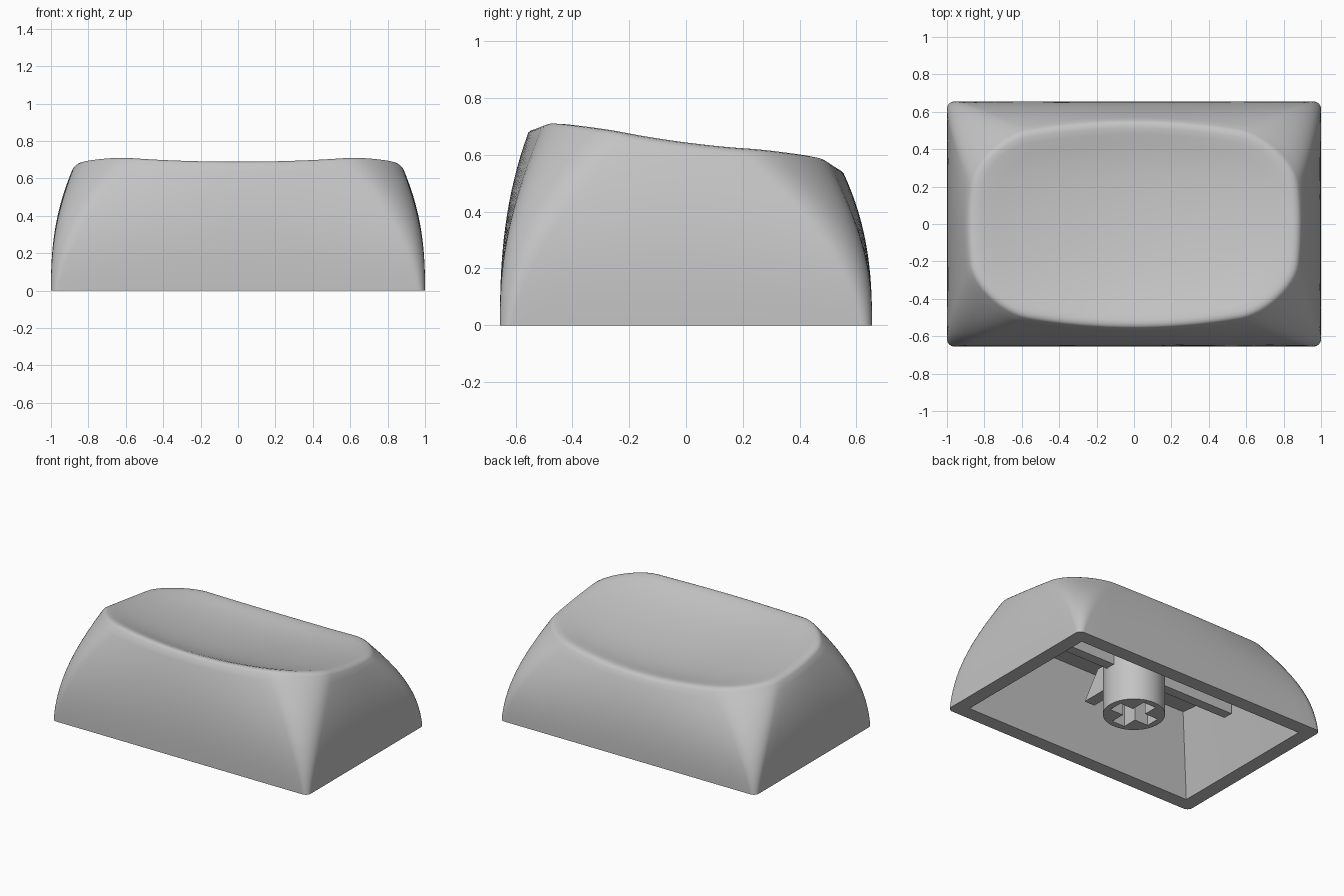
import bpy, bmesh, math
from mathutils import Vector

cube = bpy.data.objects.get("Cube")
if cube:
    bpy.data.objects.remove(cube, do_unlink=True)

grey = bpy.data.materials.new("light grey plastic")
grey.use_nodes = True
grey.diffuse_color = (0.55, 0.55, 0.55, 1)
grey.node_tree.nodes["Principled BSDF"].inputs["Base Color"].default_value = grey.diffuse_color


def finish(bm, name):
    """Turn a bmesh into a named, coloured object."""
    bmesh.ops.remove_doubles(bm, verts=bm.verts, dist=0.0002)
    bmesh.ops.recalc_face_normals(bm, faces=bm.faces)
    mesh = bpy.data.meshes.new(name)
    bm.to_mesh(mesh)
    bm.free()
    obj = bpy.data.objects.new(name, mesh)
    bpy.context.collection.objects.link(obj)
    mesh.materials.append(grey)
    return obj


def smooth(obj, degrees):
    bpy.ops.object.select_all(action='DESELECT')
    obj.select_set(True)
    bpy.context.view_layer.objects.active = obj
    bpy.ops.object.shade_smooth_by_angle(angle=math.radians(degrees))


def box(name, size, centre, slant=0.0):
    """Block whose outer y end can lean inward towards the top."""
    bm = bmesh.new()
    bmesh.ops.create_cube(bm, size=1)
    bmesh.ops.scale(bm, vec=size, verts=bm.verts)
    bmesh.ops.translate(bm, vec=centre, verts=bm.verts)
    for v in bm.verts:
        if v.co.z > centre[2] and abs(v.co.y) > abs(centre[1]):
            v.co.y -= math.copysign(slant, v.co.y)
    return finish(bm, name)


def outline(hx, hy, r, bow=0.0, arc=12):
    """Rounded rectangle whose sides bow outward in the middle."""
    pts = []
    corners = [(1, 1), (-1, 1), (-1, -1), (1, -1)]
    for i, (sx, sy) in enumerate(corners):
        for k in range(arc + 1):
            a = math.pi / 2 * (i + k / arc)
            pts.append(Vector((sx * (hx - r) + r * math.cos(a),
                               sy * (hy - r) + r * math.sin(a))))
        nx, ny = corners[(i + 1) % 4]
        a = math.pi / 2 * (i + 1)
        end = Vector((nx * (hx - r) + r * math.cos(a), ny * (hy - r) + r * math.sin(a)))
        start, steps = pts[-1].copy(), 16 if i % 2 == 0 else 10
        pts += [start.lerp(end, k / steps) for k in range(1, steps)]
    for p in pts:
        u, v = p.x / hx, p.y / hy
        p.x *= 1 - bow * 0.3 * v * v
        p.y *= 1 - bow * u * u
    return pts


def dish(p):
    """Height of the scooped, sloping top."""
    return 0.55 - 0.13 * p.y + 0.19 * p.y ** 2 + 0.35 * p.y ** 4 + 0.135 * p.x ** 2


# Shell: stacked rings from the inner ceiling, round the bottom, up to the dish
TOP_X, TOP_Y, TOP_R, BOW = 0.892, 0.555, 0.29, 0.19
rings = []
rings.append([(p.x, p.y, 0.49 - 0.1 * p.y) for p in outline(0.76, 0.42, 0)])
rings.append([(p.x, p.y, 0) for p in outline(0.9, 0.555, 0)])

rim_z = [dish(p) - 0.035 for p in outline(TOP_X, TOP_Y, TOP_R, BOW)]
LEVELS = 16
for i in range(LEVELS + 1):
    s = i / LEVELS
    lean = s ** 2.5
    ring = outline(1 - (1 - TOP_X) * lean, 0.655 - (0.655 - TOP_Y) * lean,
                   0.04 + (TOP_R - 0.04) * s ** 1.2, BOW * lean)
    rings.append([(p.x, p.y, s * z) for p, z in zip(ring, rim_z)])

for inset, drop in [(0.009, 0.023), (0.022, 0.012), (0.042, 0.004), (0.075, 0)]:
    last = outline(TOP_X - inset, TOP_Y - inset, TOP_R - inset, BOW)
    rings.append([(p.x, p.y, dish(p) - drop) for p in last])
for k in range(9, -1, -1):
    rings.append([(p.x * k / 10, p.y * k / 10, dish(p * k / 10)) for p in last])

bm = bmesh.new()
loops = [[bm.verts.new(co) for co in ring] for ring in rings]
count = len(loops[0])
for low, high in zip(loops, loops[1:]):
    for i in range(count):
        j = (i + 1) % count
        bm.faces.new((low[i], low[j], high[j], high[i]))
bm.faces.new(loops[0][::-1])
smooth(finish(bm, "keycap_shell"), 35)

# Stem: cylinder with a cross-shaped socket
bm = bmesh.new()
bmesh.ops.create_cone(bm, cap_ends=True, segments=48, radius1=0.198, radius2=0.198, depth=0.46)
bmesh.ops.translate(bm, vec=(0, 0, 0.275), verts=bm.verts)
stem = finish(bm, "stem")
bpy.context.view_layer.objects.active = stem
for name, size in [("socket_cutter_x", (0.31, 0.1, 0.6)), ("socket_cutter_y", (0.1, 0.31, 0.6))]:
    cutter = box(name, size, (0, 0, 0.03))
    cutter.hide_render = True
    mod = stem.modifiers.new(name, 'BOOLEAN')
    mod.operation, mod.solver, mod.object = 'DIFFERENCE', 'EXACT', cutter
    bpy.ops.object.modifier_apply(modifier=name)
    bpy.data.objects.remove(cutter, do_unlink=True)
smooth(stem, 30)

# Ribs: bars under the ceiling on each side of the stem
for side, word in [(1, "left"), (-1, "right")]:
    box(word + "_rib", (0.6, 0.07, 0.15), (side * 0.48, 0, 0.4))
for side, word in [(1, "back"), (-1, "front")]:
    box(word + "_rib", (0.08, 0.27, 0.18), (0, side * 0.305, 0.41), slant=0.13)
